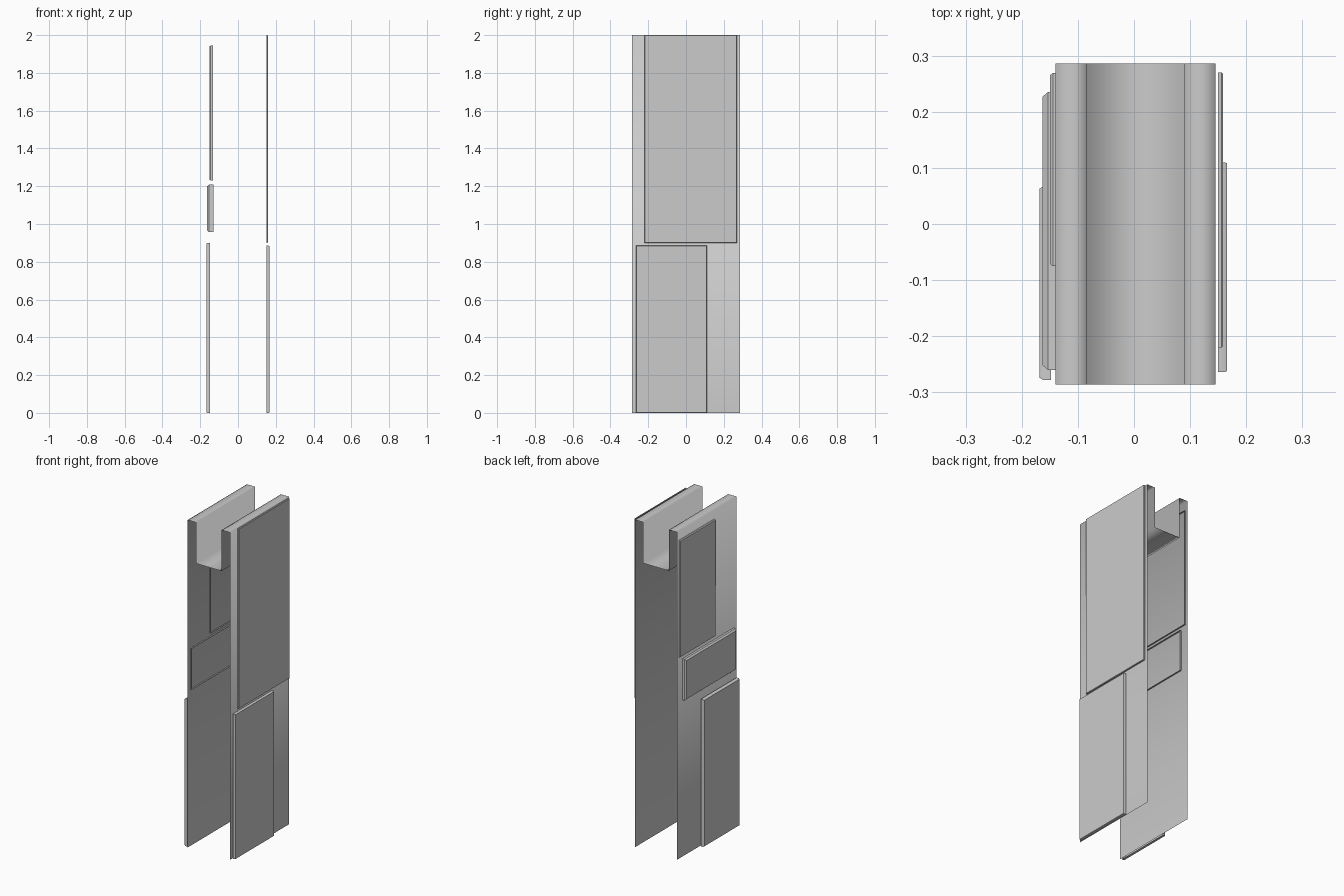
import bpy, bmesh

if "Cube" in bpy.data.objects:
    bpy.data.objects.remove(bpy.data.objects["Cube"])


def make_object(name, bm):
    mesh = bpy.data.meshes.new(name)
    bm.to_mesh(mesh)
    bm.free()
    for poly in mesh.polygons:
        poly.use_smooth = True
    obj = bpy.data.objects.new(name, mesh)
    bpy.context.collection.objects.link(obj)
    return obj


def channel_sheet(name, profile, half_depth):
    """Open single-skin sheet: x/z profile swept along y."""
    bm = bmesh.new()
    front = [bm.verts.new((x, -half_depth, z)) for x, z in profile]
    back = [bm.verts.new((x, half_depth, z)) for x, z in profile]
    for i in range(len(profile) - 1):
        bm.faces.new((front[i], front[i + 1], back[i + 1], back[i]))
    return make_object(name, bm)


def cover_panel(name, x_in, x_out, y0, y1, z0, z1, taper=0.004):
    """Shallow open-backed cover with slightly tapered rim."""
    bm = bmesh.new()

    def ring(x, t):
        return [bm.verts.new((x, y, z)) for y, z in
                ((y0 + t, z0 + t), (y1 - t, z0 + t), (y1 - t, z1 - t), (y0 + t, z1 - t))]

    edge_x = x_out + (x_in - x_out) * 0.3
    rings = [ring(x_in, 0), ring(edge_x, 0), ring(x_out, taper)]
    for a, b in zip(rings, rings[1:]):
        for i in range(4):
            j = (i + 1) % 4
            bm.faces.new((a[i], a[j], b[j], b[i]))
    bm.faces.new(rings[-1])
    bmesh.ops.recalc_face_normals(bm, faces=bm.faces)
    if (bm.faces[:][-1].normal.x > 0) != (x_out > 0):
        bmesh.ops.reverse_faces(bm, faces=bm.faces)
    obj = make_object(name, bm)
    obj.data.set_sharp_from_angle(angle=0.6)
    return obj


# Main sheet: two tall walls folded over the top into a trough
channel_sheet("channel_body", [
    (-0.14, 0), (-0.14, 2.0), (-0.107, 2.0), (-0.085, 2.0), (-0.085, 1.75),
    (0.09, 1.75), (0.09, 2.0), (0.12, 2.0), (0.145, 2.0), (0.145, 0)], 0.286)

# Covers on the right wall
cover_panel("right_upper_panel", 0.15, 0.159, -0.22, 0.27, 0.90, 2.0, 0.002)
cover_panel("right_lower_panel", 0.15, 0.166, -0.264, 0.11, 0.0, 0.885, 0.002)

# Covers on the left wall
cover_panel("left_upper_panel", -0.132, -0.15, -0.075, 0.269, 1.23, 1.945)
cover_panel("left_middle_panel", -0.131, -0.163, -0.26, 0.235, 0.957, 1.208, 0.008)
cover_panel("left_lower_panel", -0.148, -0.168, -0.278, 0.067, 0.0, 0.90)
